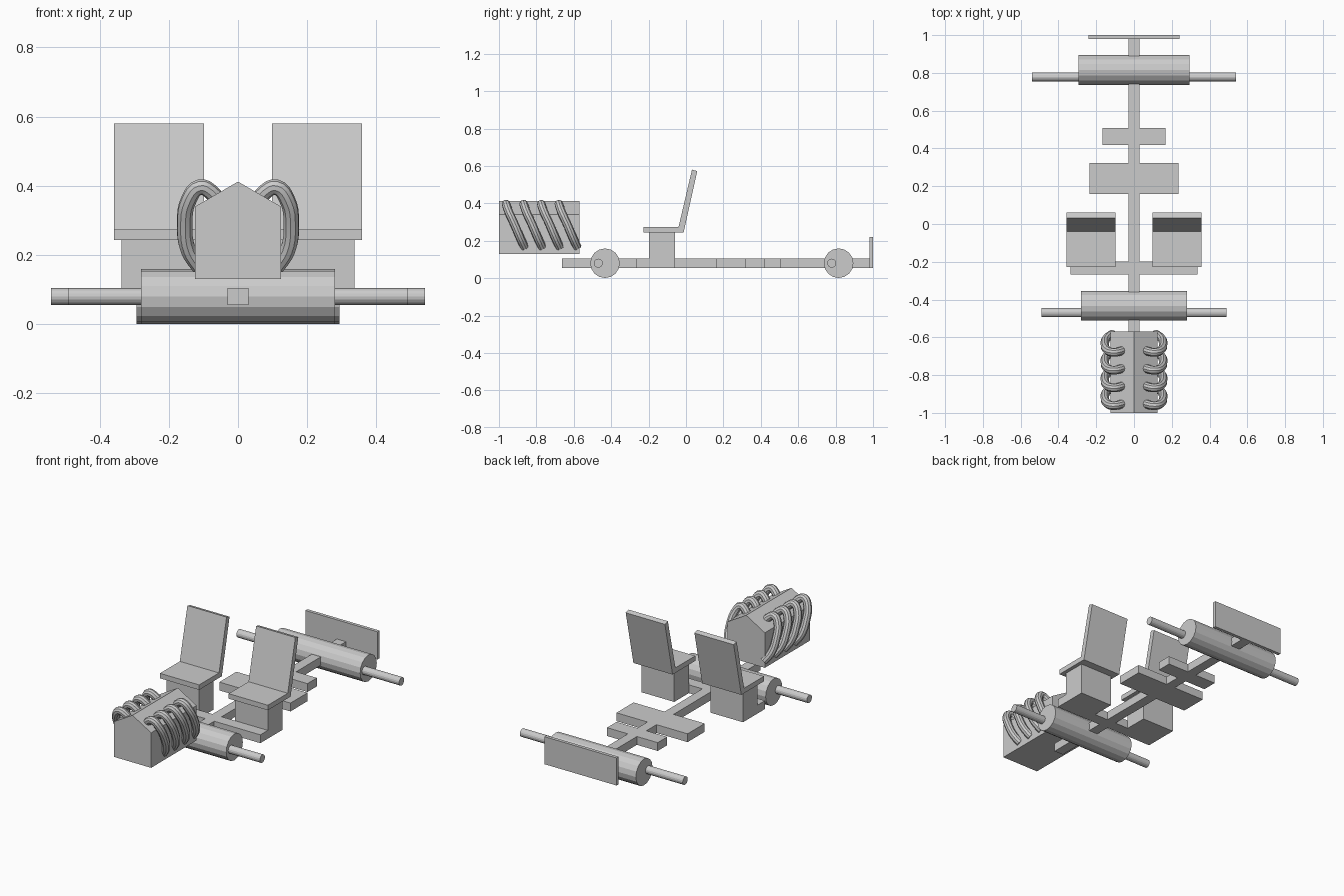
import bpy, bmesh, math
from mathutils import Vector

if "Cube" in bpy.data.objects:
    bpy.data.objects.remove(bpy.data.objects["Cube"])


def new_object(name, bm):
    bmesh.ops.recalc_face_normals(bm, faces=bm.faces)
    mesh = bpy.data.meshes.new(name)
    bm.to_mesh(mesh)
    bm.free()
    ob = bpy.data.objects.new(name, mesh)
    bpy.context.collection.objects.link(ob)
    return ob


def box(name, x, y, z):
    bm = bmesh.new()
    bmesh.ops.create_cube(bm, size=1)
    for v in bm.verts:
        for i, (lo, hi) in enumerate((x, y, z)):
            v.co[i] = lo if v.co[i] < 0 else hi
    return new_object(name, bm)


def prism(name, points, offset):
    """Extrude a closed 3D outline along an offset vector."""
    bm = bmesh.new()
    face = bm.faces.new([bm.verts.new(p) for p in points])
    ext = bmesh.ops.extrude_face_region(bm, geom=[face], use_keep_orig=True)
    verts = [g for g in ext["geom"] if isinstance(g, bmesh.types.BMVert)]
    bmesh.ops.translate(bm, verts=verts, vec=Vector(offset))
    return new_object(name, bm)


def cylinder_x(name, y, z, radius, half_length, sides=16):
    bpy.ops.mesh.primitive_cylinder_add(
        vertices=sides, radius=radius, depth=half_length * 2,
        location=(0, y, z), rotation=(0, math.pi / 2, 0))
    bpy.context.object.name = name


def tube(name, points, radius):
    """Smooth round tube through a few points, converted to mesh."""
    cu = bpy.data.curves.new(name, 'CURVE')
    cu.dimensions = '3D'
    cu.bevel_depth = radius
    cu.bevel_resolution = 3
    cu.resolution_u = 4
    cu.use_fill_caps = True
    sp = cu.splines.new('BEZIER')
    sp.bezier_points.add(len(points) - 1)
    for bp, p in zip(sp.bezier_points, points):
        bp.co = p
        bp.handle_left_type = bp.handle_right_type = 'AUTO'
    ob = bpy.data.objects.new(name, cu)
    bpy.context.collection.objects.link(ob)
    bpy.ops.object.select_all(action='DESELECT')
    ob.select_set(True)
    bpy.context.view_layer.objects.active = ob
    bpy.ops.object.convert(target='MESH')
    bpy.ops.object.shade_smooth_by_angle()


# chassis spine, crossbars and rear plate
LEVEL = (0.055, 0.105)
box("chassis_spine", (-0.03, 0.03), (-0.662, 0.985), LEVEL)
for name, w, y in (("crossbar_seats", 0.336, (-0.268, -0.198)),
                   ("crossbar_middle", 0.236, (0.16, 0.322)),
                   ("crossbar_rear", 0.168, (0.418, 0.508))):
    box(name, (-w, w), y, LEVEL)
box("rear_plate", (-0.24, 0.24), (0.98, 1.0), (0.055, 0.22))

# axle housings and axles
cylinder_x("front_axle_housing", -0.433, 0.08, 0.079, 0.28)
cylinder_x("front_axle", -0.469, 0.08, 0.024, 0.49)
cylinder_x("rear_axle_housing", 0.816, 0.08, 0.079, 0.294)
cylinder_x("rear_axle", 0.779, 0.08, 0.024, 0.54)

# seats: pedestal and bent seat panel on each side
seat = [(-0.228, 0.243), (-0.013, 0.243), (0.06, 0.572),
        (0.032, 0.58), (-0.04, 0.273), (-0.228, 0.273)]
for side, s in (("left", -1), ("right", 1)):
    box("seat_pedestal_" + side, sorted((s * 0.12, s * 0.336)),
        (-0.198, -0.06), (0.055, 0.245))
    prism("seat_" + side, [(s * 0.098, y, z) for y, z in seat], (s * 0.26, 0, 0))

# engine block with a pitched top
engine = [(-0.124, 0.13), (0.124, 0.13), (0.124, 0.34), (0, 0.412), (-0.124, 0.34)]
prism("engine_block", [(x, -1.0, z) for x, z in engine], (0, 0.43, 0))

# exhaust pipes, four per side
pipe = [(0.05, -0.945, 0.345), (0.078, -0.957, 0.382), (0.11, -0.962, 0.396),
        (0.142, -0.95, 0.36), (0.154, -0.918, 0.29), (0.144, -0.886, 0.215),
        (0.112, -0.863, 0.165)]
for side, s in (("left", -1), ("right", 1)):
    for i in range(4):
        tube(f"exhaust_{side}_{i + 1}",
             [(s * x, y + i * 0.094, z) for x, y, z in pipe], 0.023)
